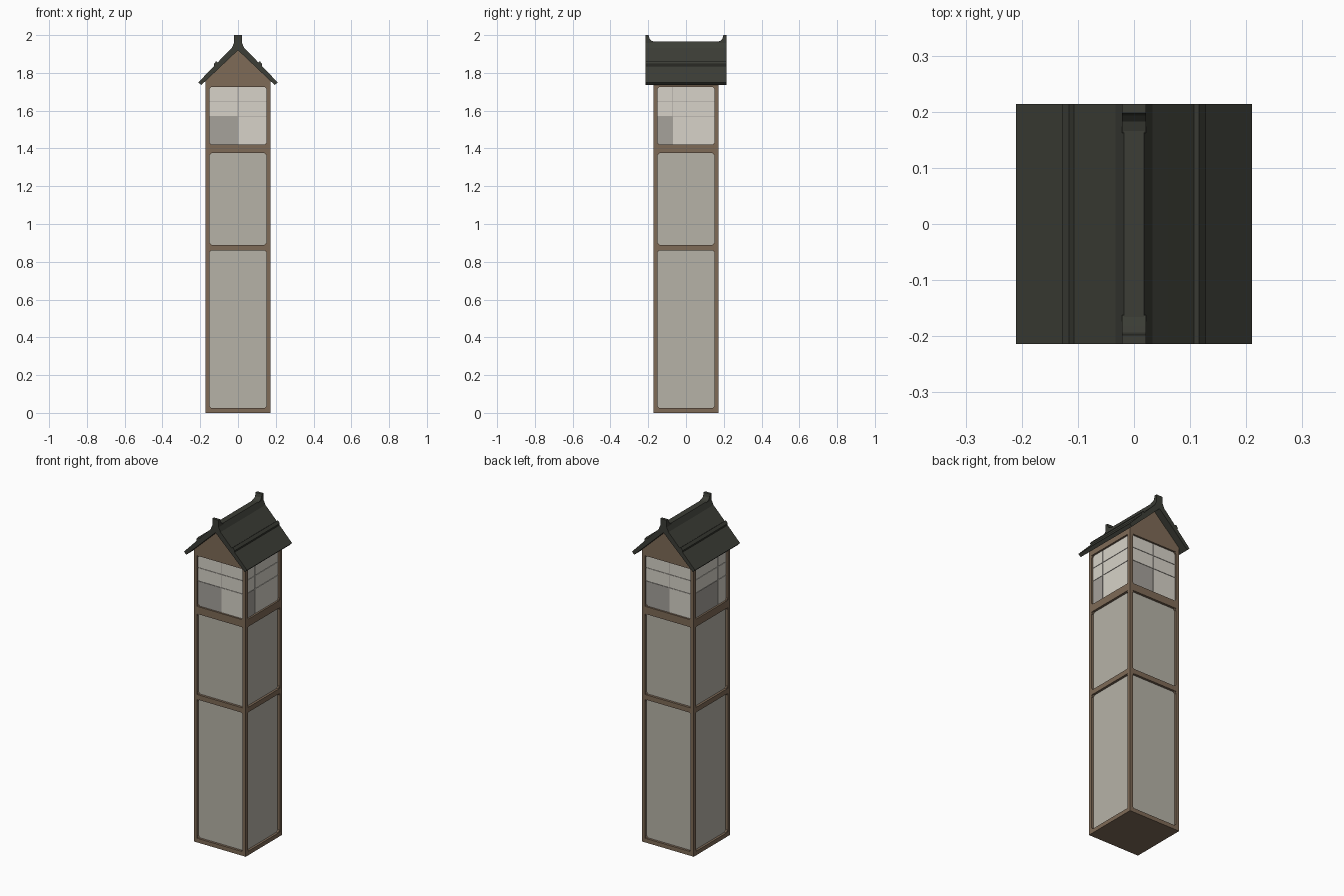
import bpy, bmesh
from math import pi
from mathutils import Matrix, Vector

if "Cube" in bpy.data.objects:
    bpy.data.objects.remove(bpy.data.objects["Cube"], do_unlink=True)


def material(name, rgb):
    m = bpy.data.materials.new(name)
    m.use_nodes = True
    color = (*rgb, 1)
    m.diffuse_color = color
    node = m.node_tree.nodes["Principled BSDF"]
    node.inputs["Base Color"].default_value = color
    node.inputs["Roughness"].default_value = 0.9
    return m


WOOD = material("brown wood", (0.21, 0.145, 0.095))
PLASTER = material("grey plaster", (0.47, 0.45, 0.39))
PALE = material("pale window", (0.68, 0.65, 0.58))
SHADE = material("grey window", (0.38, 0.36, 0.33))
ROOF = material("charcoal roof", (0.045, 0.047, 0.037))


def finish(name, bm, mats):
    bmesh.ops.recalc_face_normals(bm, faces=bm.faces)
    mesh = bpy.data.meshes.new(name)
    bm.to_mesh(mesh)
    bm.free()
    for m in mats:
        mesh.materials.append(m)
    ob = bpy.data.objects.new(name, mesh)
    bpy.context.collection.objects.link(ob)
    return ob


def add_box(bm, lo, hi, turn=0, mat=0, roll=0):
    """Box between two corners, rolled about its y axis, then turned about the tower."""
    lo, hi = Vector(lo), Vector(hi)
    size = hi - lo
    mtx = (Matrix.Rotation(turn * pi / 2, 4, 'Z') @ Matrix.Translation((lo + hi) / 2)
           @ Matrix.Rotation(roll, 4, 'Y') @ Matrix.Diagonal((*size, 1)))
    verts = bmesh.ops.create_cube(bm, size=1, matrix=mtx)["verts"]
    for f in {f for v in verts for f in v.link_faces}:
        f.material_index = mat


def prism(name, pts, axis, a, b, mat):
    """Profile in (side, z) extruded along x or y."""
    bm = bmesh.new()
    place = (lambda s, z: (a, s, z)) if axis == 'x' else (lambda s, z: (s, a, z))
    face = bm.faces.new([bm.verts.new(place(s, z)) for s, z in pts])
    ext = bmesh.ops.extrude_face_region(bm, geom=[face])["geom"]
    step = (b - a, 0, 0) if axis == 'x' else (0, b - a, 0)
    bmesh.ops.translate(bm, vec=step, verts=[g for g in ext if isinstance(g, bmesh.types.BMVert)])
    return finish(name, bm, [mat])


HALF, INNER, CORE = 0.172, 0.152, 0.158
OPENINGS = [(0.025, 0.86), (0.89, 1.375), (1.42, 1.725)]
BEAMS = [(0, 0.025), (0.86, 0.89), (1.375, 1.42), (1.725, 1.74)]

# Plaster core, and the window core above it
bm = bmesh.new()
add_box(bm, (-CORE, -CORE, 0.01), (CORE, CORE, 1.4))
finish("plaster_walls", bm, [PLASTER])
bm = bmesh.new()
add_box(bm, (-CORE, -CORE, 1.4), (CORE, CORE, 1.73))
finish("window_core", bm, [SHADE])

# Timber frame: corner posts, cross beams, small corner blocks
bm = bmesh.new()
add_box(bm, (-HALF, -HALF, 0), (HALF, HALF, 0.012))
for k in range(4):
    add_box(bm, (-HALF, -HALF, 0), (-INNER, -INNER, 1.74), k)
    for z0, z1 in BEAMS:
        add_box(bm, (-INNER, -HALF, z0), (INNER, -INNER, z1), k)
    for z0, z1 in OPENINGS:
        for u in (-INNER, INNER):
            for z in (z0, z1):
                r = 0.008
                add_box(bm, (u - r, -HALF + 0.003, z - r), (u + r, -INNER, z + r), k, roll=pi / 4)
finish("timber_frame", bm, [WOOD])

# Window panes: two columns of three on each side
bm = bmesh.new()
for k, split in enumerate((0.0, -0.07, 0.0, 0.07)):
    for z0, z1 in ((1.42, 1.568), (1.572, 1.648), (1.652, 1.725)):
        for col, (u0, u1) in enumerate(((-INNER, split - 0.002), (split + 0.002, INNER))):
            shaded = col == 0 and z0 < 1.5
            add_box(bm, (u0, -CORE - 0.003, z0), (u1, -CORE, z1), k, int(shaded))
finish("window_panes", bm, [PALE, SHADE])

# Gable under the roof
gable = [(-HALF, 1.73), (HALF, 1.73), (HALF, 1.757), (0, 1.922), (-HALF, 1.757)]
prism("gable", gable, 'y', -HALF, HALF, WOOD)

# Pitched roof with a flared ridge
slope = [(0.21, 1.75), (0.11, 1.853), (0.06, 1.905), (0.033, 1.932), (0.018, 1.965)]
mirror = [(-x, z) for x, z in reversed(slope)]
roof = prism("roof", slope + mirror + [(-0.195, 1.735), (0, 1.92), (0.195, 1.735)],
             'y', -0.214, 0.214, ROOF)

# Battens along both slopes
for name, s in (("left_batten", 1), ("right_batten", -1)):
    pts = [(0.126, 1.832), (0.128, 1.846), (0.116, 1.862), (0.106, 1.855)]
    prism(name, [(s * x, z) for x, z in pts], 'y', -0.214, 0.214, ROOF)

# Upturned ridge ends
for name, s in (("front_finial", -1), ("back_finial", 1)):
    pts = [(0.214, 1.93), (0.214, 2.0), (0.198, 2.0), (0.193, 1.98), (0.183, 1.97),
           (0.162, 1.964), (0.162, 1.93)]
    prism(name, [(s * y, z) for y, z in pts], 'x', -0.021, 0.021, ROOF)
